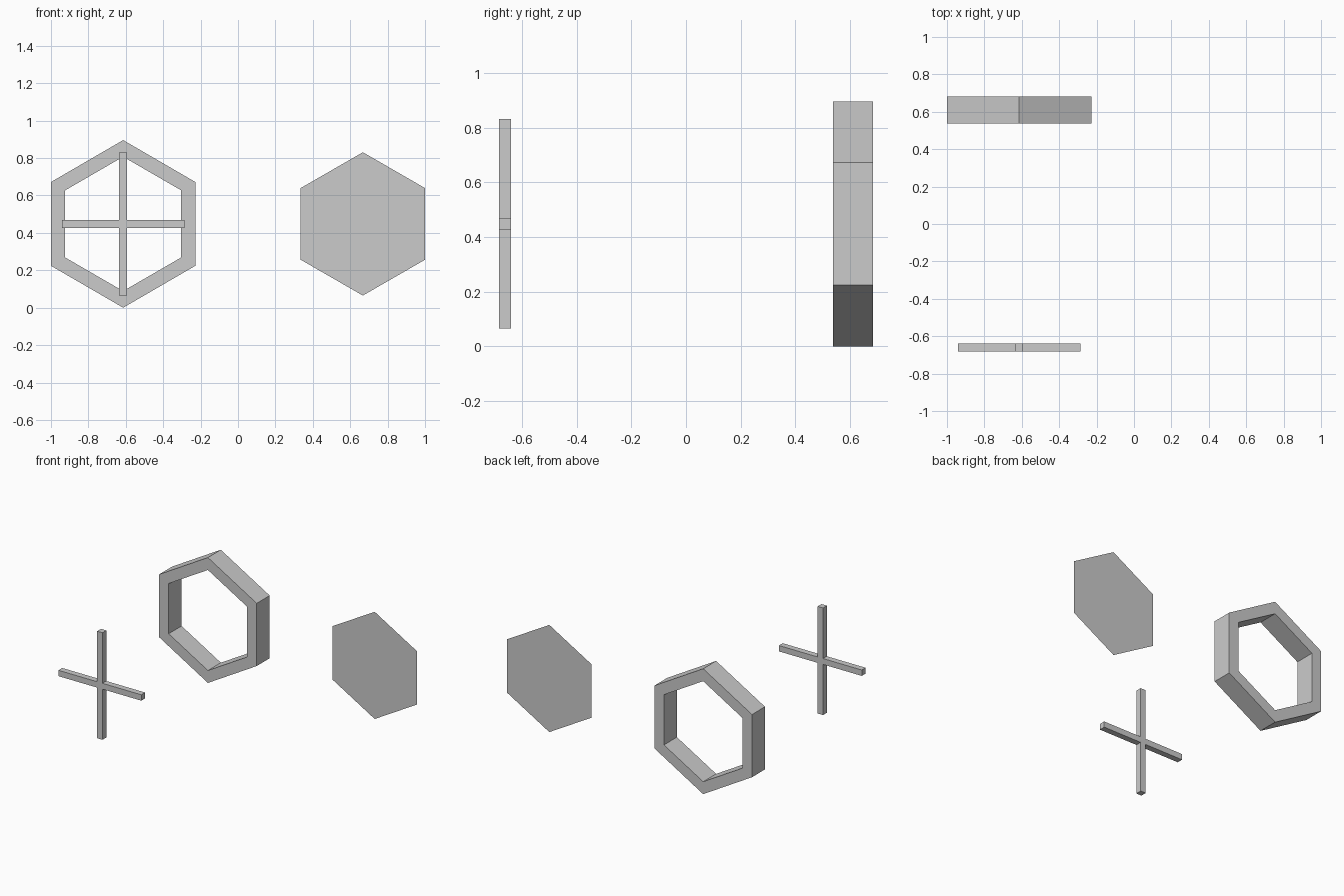
import bpy, bmesh, math

if "Cube" in bpy.data.objects:
    bpy.data.objects.remove(bpy.data.objects["Cube"])

CX, CZ = -0.614, 0.448   # centre of frame and muntins


def hexagon(half_width, radius, cx, cz, y):
    """Pointed-top hexagon in the xz plane."""
    k = half_width / math.cos(math.radians(30))
    angles = [math.radians(90 + 60 * i) for i in range(6)]
    return [(cx + k * math.cos(a), y, cz + radius * math.sin(a)) for a in angles]


def make_object(name, bm):
    mesh = bpy.data.meshes.new(name)
    bm.to_mesh(mesh)
    bm.free()
    ob = bpy.data.objects.new(name, mesh)
    bpy.context.collection.objects.link(ob)
    return ob


def bar(name, size, location):
    bm = bmesh.new()
    bmesh.ops.create_cube(bm, size=1)
    bmesh.ops.scale(bm, vec=size, verts=bm.verts)
    make_object(name, bm).location = location


# Hexagonal window frame: four rings bridged into a hollow prism
bm = bmesh.new()
outer, inner = (0.386, 0.448), (0.310, 0.359)
profile = [(outer, 0.537), (outer, 0.683), (inner, 0.683), (inner, 0.537)]
rings = [[bm.verts.new(p) for p in hexagon(*s, CX, CZ, y)] for s, y in profile]
for i in range(4):
    a, b = rings[i], rings[(i + 1) % 4]
    for j in range(6):
        k = (j + 1) % 6
        bm.faces.new((a[j], a[k], b[k], b[j]))
bmesh.ops.recalc_face_normals(bm, faces=bm.faces)
make_object("window_frame", bm)

# Glass pane: a single flat sheet
bm = bmesh.new()
bm.faces.new([bm.verts.new(p) for p in hexagon(0.3325, 0.383, 0.6675, CZ, 0.59)])
bmesh.ops.recalc_face_normals(bm, faces=bm.faces)
make_object("glass_pane", bm)

# Crossed glazing bars
bar("vertical_glazing_bar", (0.042, 0.043, 0.765), (CX, -0.6615, CZ))
bar("horizontal_glazing_bar", (0.655, 0.043, 0.042), (CX, -0.6615, CZ))
